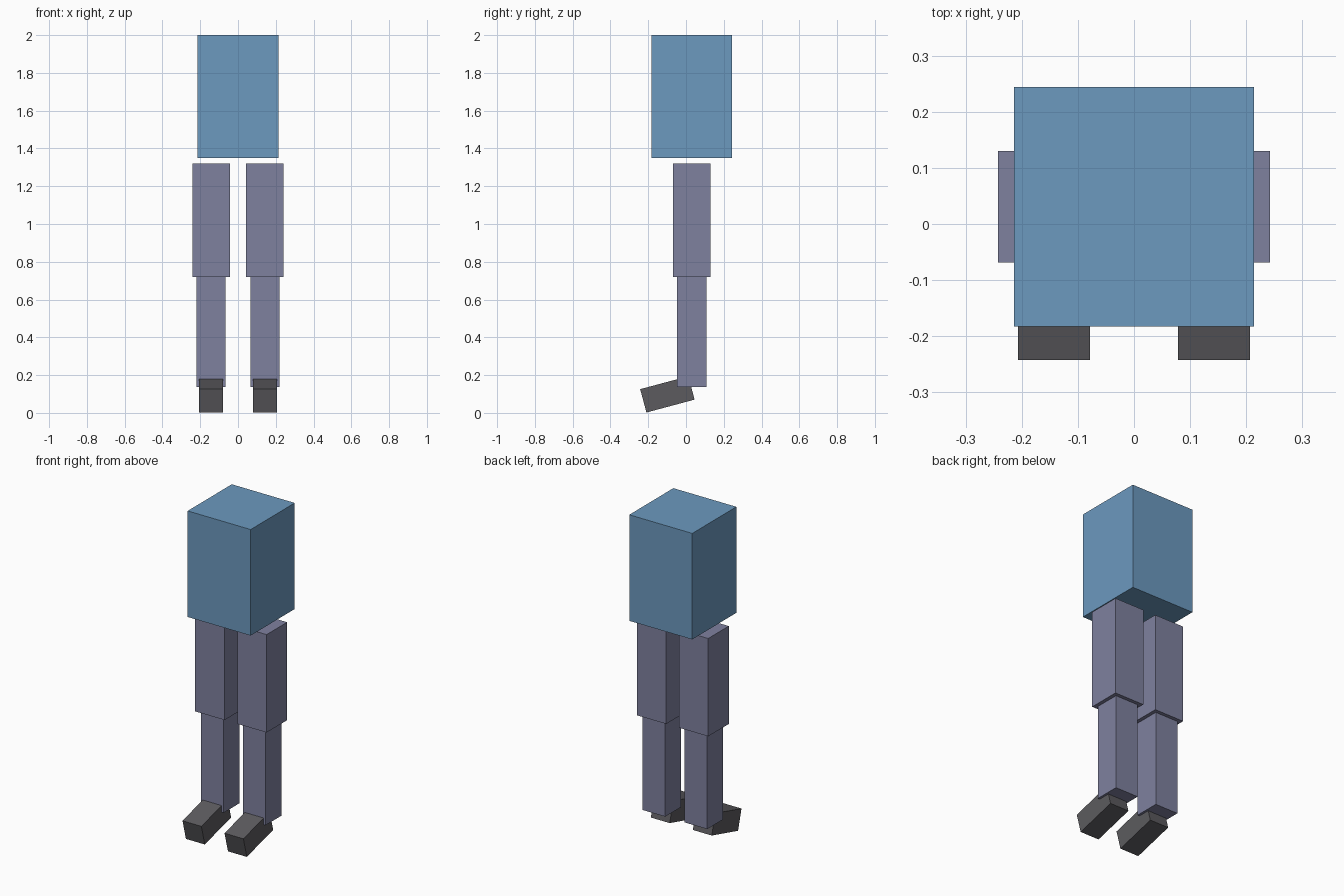
import bpy
import math

cube = bpy.data.objects.get("Cube")
if cube:
    bpy.data.objects.remove(cube, do_unlink=True)


def material(name, rgb):
    mat = bpy.data.materials.new(name)
    mat.use_nodes = True
    color = (*rgb, 1)
    mat.diffuse_color = color
    mat.node_tree.nodes["Principled BSDF"].inputs["Base Color"].default_value = color
    return mat


blue = material("shirt_blue", (0.150, 0.319, 0.521))
slate = material("trouser_slate", (0.212, 0.220, 0.347))
grey = material("shoe_grey", (0.107, 0.105, 0.114))


def box(name, center, size, mat, tilt=0):
    """Flat-sided block, optionally tilted about x."""
    bpy.ops.mesh.primitive_cube_add(size=1, location=center, rotation=(math.radians(tilt), 0, 0))
    obj = bpy.context.object
    obj.name = name
    obj.scale = size
    obj.data.materials.append(mat)
    return obj


# Torso block floats just above the legs
box("torso", (0, 0.031, 1.675), (0.427, 0.427, 0.65), blue)

# Legs and toe-down feet, one set per side
for side, sign in (("left", 1), ("right", -1)):
    x = sign * 0.1425
    box(side + "_upper_leg", (x, 0.031, 1.02), (0.199, 0.199, 0.6), slate)
    box(side + "_lower_leg", (x, 0.031, 0.429), (0.155, 0.155, 0.583), slate)
    box(side + "_foot", (x, -0.0985, 0.098), (0.128, 0.264, 0.128), grey, tilt=15)
